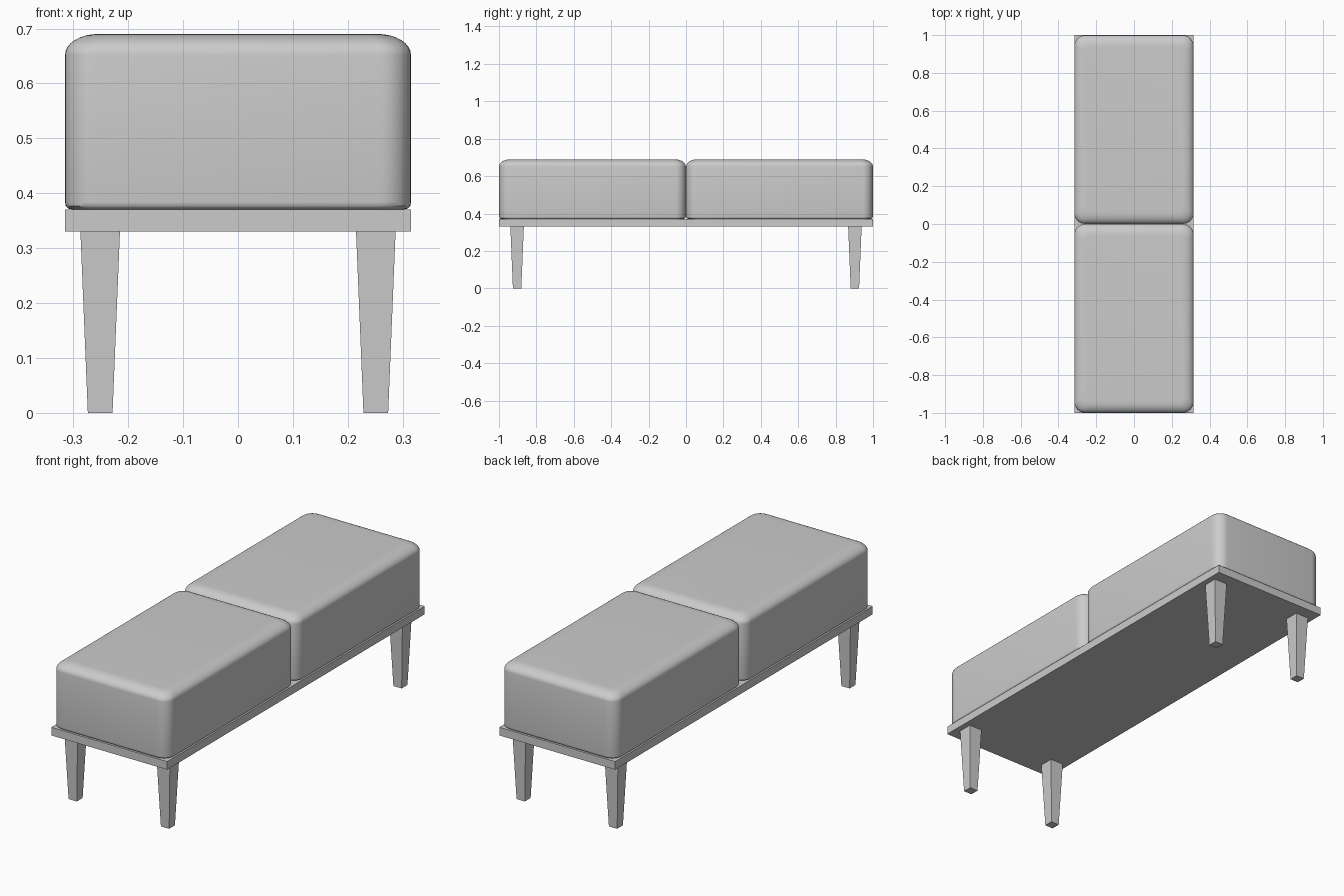
import bpy, bmesh
from math import sin, cos, pi

if "Cube" in bpy.data.objects:
    bpy.data.objects.remove(bpy.data.objects["Cube"])


def make_object(name, bm, smooth=False):
    bmesh.ops.recalc_face_normals(bm, faces=bm.faces)
    mesh = bpy.data.meshes.new(name)
    bm.to_mesh(mesh)
    bm.free()
    obj = bpy.data.objects.new(name, mesh)
    bpy.context.collection.objects.link(obj)
    if smooth:
        for p in mesh.polygons:
            p.use_smooth = True
    return obj


def loft(bm, rings):
    # Skin a stack of equally sized point rings and cap both ends
    loops = [[bm.verts.new(p) for p in ring] for ring in rings]
    n = len(loops[0])
    for a, b in zip(loops, loops[1:]):
        for i in range(n):
            j = (i + 1) % n
            bm.faces.new((a[i], a[j], b[j], b[i]))
    bm.faces.new(loops[0])
    bm.faces.new(loops[-1])


def rectangle(cx, cy, hx, hy, z):
    return [(cx + sx * hx, cy + sy * hy, z)
            for sx, sy in ((1, 1), (-1, 1), (-1, -1), (1, -1))]


def rounded_rectangle(cy, hx, hy, r, z, steps=8):
    pts = []
    for k, (sx, sy) in enumerate(((1, 1), (-1, 1), (-1, -1), (1, -1))):
        for i in range(steps + 1):
            a = (k + i / steps) * pi / 2
            pts.append((sx * (hx - r) + r * cos(a),
                        cy + sy * (hy - r) + r * sin(a), z))
    return pts


# Flat base board
bm = bmesh.new()
loft(bm, [rectangle(0, 0, 0.315, 1.0, z) for z in (0.33, 0.37)])
make_object("base_board", bm)

# Four tapered square legs
for end, sy in (("front", -1), ("back", 1)):
    for side, sx in (("left", -1), ("right", 1)):
        bm = bmesh.new()
        cx, cy = sx * 0.251, sy * 0.903
        loft(bm, [rectangle(cx, cy, 0.0225, 0.0225, 0.0),
                  rectangle(cx, cy, 0.036, 0.036, 0.33)])
        make_object(f"{end}_{side}_leg", bm)

# Two soft cushions: tight bottom edge, wide elliptical top edge
profile = [(0.016, 0.37), (0.006, 0.372), (0.001, 0.377), (0.0, 0.384)]
for i in range(9):
    a = i / 8 * pi / 2
    profile.append((0.06 * (1 - cos(a)), 0.652 + 0.038 * sin(a)))

for name, cy in (("front_cushion", -0.5), ("back_cushion", 0.5)):
    bm = bmesh.new()
    loft(bm, [rounded_rectangle(cy, 0.315 - d, 0.499 - d, 0.055 - 0.4 * d, z)
              for d, z in profile])
    cushion = make_object(name, bm)
    bpy.ops.object.select_all(action='DESELECT')
    cushion.select_set(True)
    bpy.context.view_layer.objects.active = cushion
    bpy.ops.object.shade_smooth_by_angle(angle=0.7)
